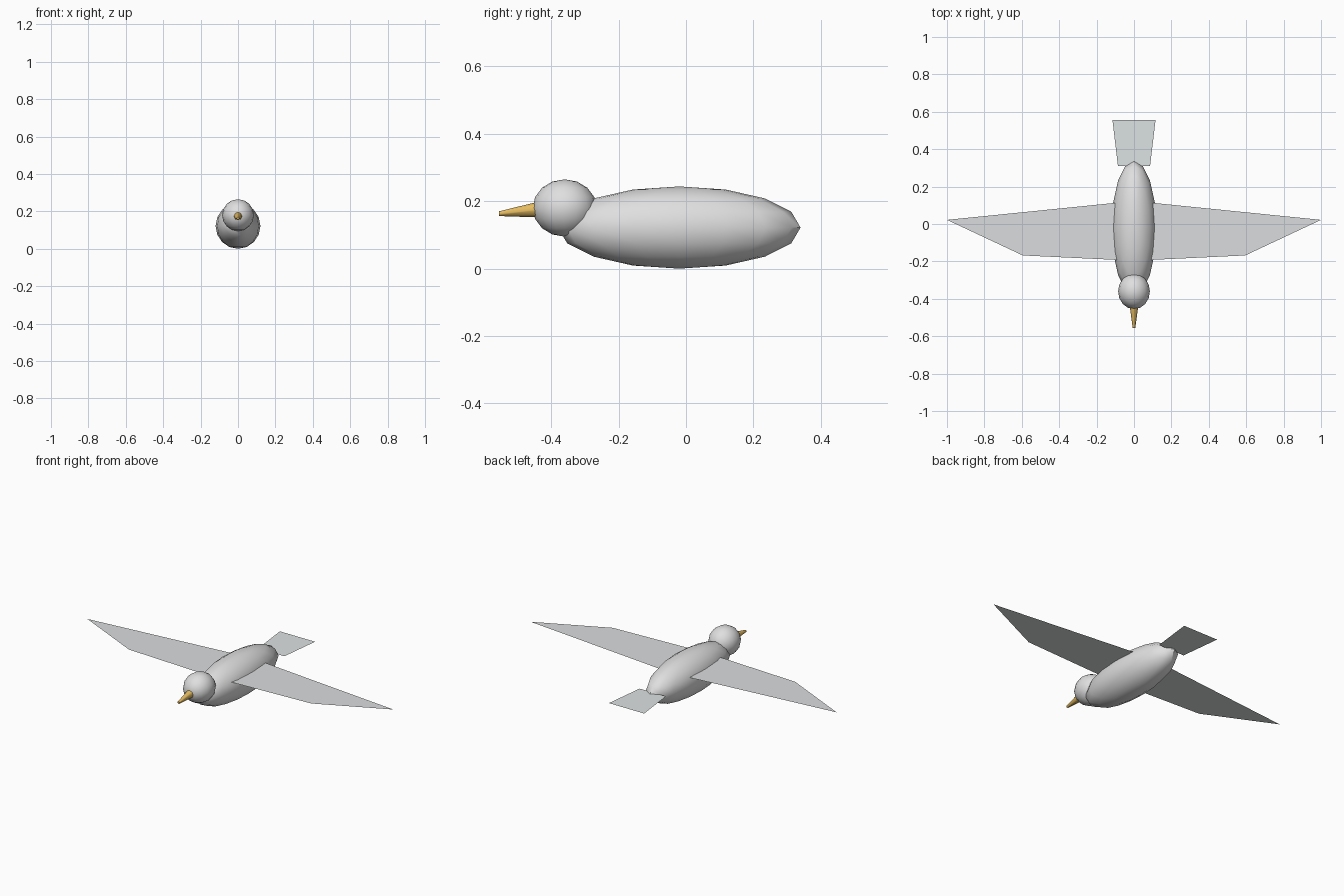
import bpy, math
from mathutils import Vector

if "Cube" in bpy.data.objects:
    bpy.data.objects.remove(bpy.data.objects["Cube"])


def material(name, rgb):
    m = bpy.data.materials.new(name)
    m.diffuse_color = (*rgb, 1)
    m.use_nodes = True
    m.node_tree.nodes["Principled BSDF"].inputs["Base Color"].default_value = m.diffuse_color
    return m


feather = material("pale grey feathers", (0.74, 0.74, 0.74))
wing_grey = material("wing grey", (0.71, 0.72, 0.73))
tail_grey = material("tail grey", (0.72, 0.76, 0.76))
gold = material("beak gold", (0.78, 0.50, 0.12))


def ellipsoid(name, centre, radii, mat):
    bpy.ops.mesh.primitive_uv_sphere_add(segments=16, ring_count=8, radius=1, location=centre)
    ob = bpy.context.object
    ob.name = name
    ob.scale = radii
    bpy.ops.object.transform_apply(location=False, rotation=False, scale=True)
    bpy.ops.object.shade_smooth_by_angle(angle=math.radians(40))
    ob.data.materials.append(mat)
    return ob


def flat_sheet(name, outline, z, mat):
    me = bpy.data.meshes.new(name)
    me.from_pydata([(x, y, z) for x, y in outline], [], [range(len(outline))])
    me.materials.append(mat)
    ob = bpy.data.objects.new(name, me)
    bpy.context.collection.objects.link(ob)
    return ob


# Body and head
ellipsoid("body", (0, -0.02, 0.122), (0.12, 0.36, 0.122), feather)
ellipsoid("head", (0, -0.36, 0.18), (0.085, 0.095, 0.085), feather)

# Beak: blunt cone tilted slightly down
base, tip = Vector((0, -0.41, 0.178)), Vector((0, -0.555, 0.163))
axis = tip - base
bpy.ops.mesh.primitive_cone_add(vertices=8, radius1=0.027, radius2=0.007, depth=axis.length,
                                location=(base + tip) / 2,
                                rotation=axis.to_track_quat('Z', 'Y').to_euler())
beak = bpy.context.object
beak.name = "beak"
beak.data.materials.append(gold)
bpy.ops.object.shade_smooth_by_angle(angle=math.radians(50))

# Wings: paper-thin sheets, mirrored left and right
wing = [(0.09, -0.192), (0.595, -0.168), (1.0, 0.022), (0.09, 0.114)]
flat_sheet("left_wing", wing, 0.17, wing_grey)
flat_sheet("right_wing", [(-x, y) for x, y in reversed(wing)], 0.17, wing_grey)

# Tail fan
flat_sheet("tail", [(-0.086, 0.31), (0.086, 0.31), (0.115, 0.555), (-0.115, 0.555)], 0.13, tail_grey)
